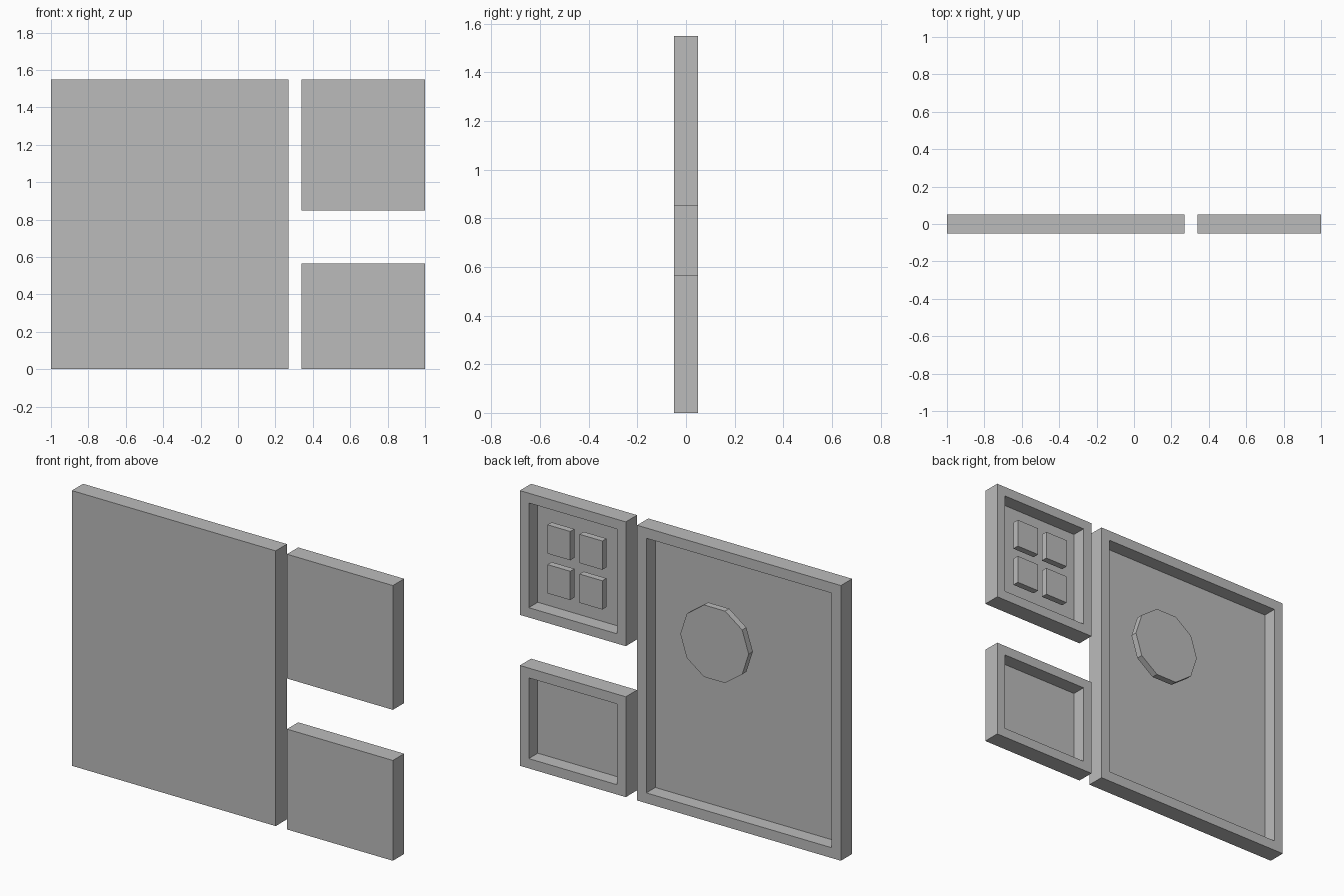
import bpy
import bmesh
import math
from mathutils import Matrix, Vector

cube = bpy.data.objects.get("Cube")
if cube:
    bpy.data.objects.remove(cube, do_unlink=True)

# Single plain grey material
grey = bpy.data.materials.new("plain grey")
grey.use_nodes = True
grey.diffuse_color = (0.5, 0.5, 0.5, 1)
grey.node_tree.nodes["Principled BSDF"].inputs["Base Color"].default_value = (0.5, 0.5, 0.5, 1)

FRONT, BACK, FLOOR = -0.05, 0.05, -0.03
RELIEF_BACK, RELIEF_FRONT = 0.032, -0.005


def add_object(name, bm):
    bmesh.ops.recalc_face_normals(bm, faces=bm.faces[:])
    mesh = bpy.data.meshes.new(name)
    bm.to_mesh(mesh)
    bm.free()
    mesh.materials.append(grey)
    obj = bpy.data.objects.new(name, mesh)
    bpy.context.collection.objects.link(obj)
    return obj


def box(bm, x0, x1, y0, y1, z0, z1):
    size = Matrix.Diagonal((x1 - x0, y1 - y0, z1 - z0, 1))
    place = Matrix.Translation(((x0 + x1) / 2, (y0 + y1) / 2, (z0 + z1) / 2))
    bmesh.ops.create_cube(bm, size=1, matrix=place @ size)


def tray(name, x0, x1, z0, z1, rim):
    """Slab with a rimmed recess sunk into its rear face."""
    bm = bmesh.new()
    box(bm, x0, x1, FRONT, BACK, z0, z1)
    bm.normal_update()
    rear = max(bm.faces, key=lambda f: f.normal.y)
    bmesh.ops.inset_region(bm, faces=[rear], thickness=rim)
    floor = bmesh.ops.extrude_face_region(bm, geom=[rear])
    verts = [v for v in floor["geom"] if isinstance(v, bmesh.types.BMVert)]
    bmesh.ops.translate(bm, verts=verts, vec=Vector((0, FLOOR - BACK, 0)))
    if rear.is_valid:
        bmesh.ops.delete(bm, geom=[rear], context='FACES_ONLY')
    return add_object(name, bm)


# Three recessed panels
tray("large_panel", -1, 0.27, 0, 1.55, 0.082)
tray("upper_small_panel", 0.34, 1, 0.85, 1.55, 0.078)
tray("lower_small_panel", 0.34, 1, 0, 0.565, 0.078)

# Ten-sided disc inside the large panel
bm = bmesh.new()
bmesh.ops.create_cone(
    bm, cap_ends=True, segments=10, radius1=0.213, radius2=0.213,
    depth=RELIEF_BACK - RELIEF_FRONT,
    matrix=Matrix.Translation((-0.2, (RELIEF_BACK + RELIEF_FRONT) / 2, 1.0))
    @ Matrix.Rotation(math.pi / 2, 4, 'X'))
# Keep a corner pointing along the x axis
corner = max(bm.verts, key=lambda v: v.co.x)
turn = math.atan2(corner.co.z - 1.0, corner.co.x + 0.2)
bmesh.ops.rotate(bm, verts=bm.verts[:], cent=(-0.2, 0, 1.0),
                 matrix=Matrix.Rotation(turn, 3, 'Y'))
add_object("disc", bm)

# Two by two grid of blocks inside the upper small panel
for row, dz in (("lower", -0.112), ("upper", 0.112)):
    for side, dx in (("right", -0.1), ("left", 0.1)):
        bm = bmesh.new()
        x, z = 0.67 + dx, 1.2 + dz
        box(bm, x - 0.071, x + 0.071, RELIEF_FRONT, RELIEF_BACK, z - 0.081, z + 0.081)
        add_object(f"{row}_{side}_block", bm)
